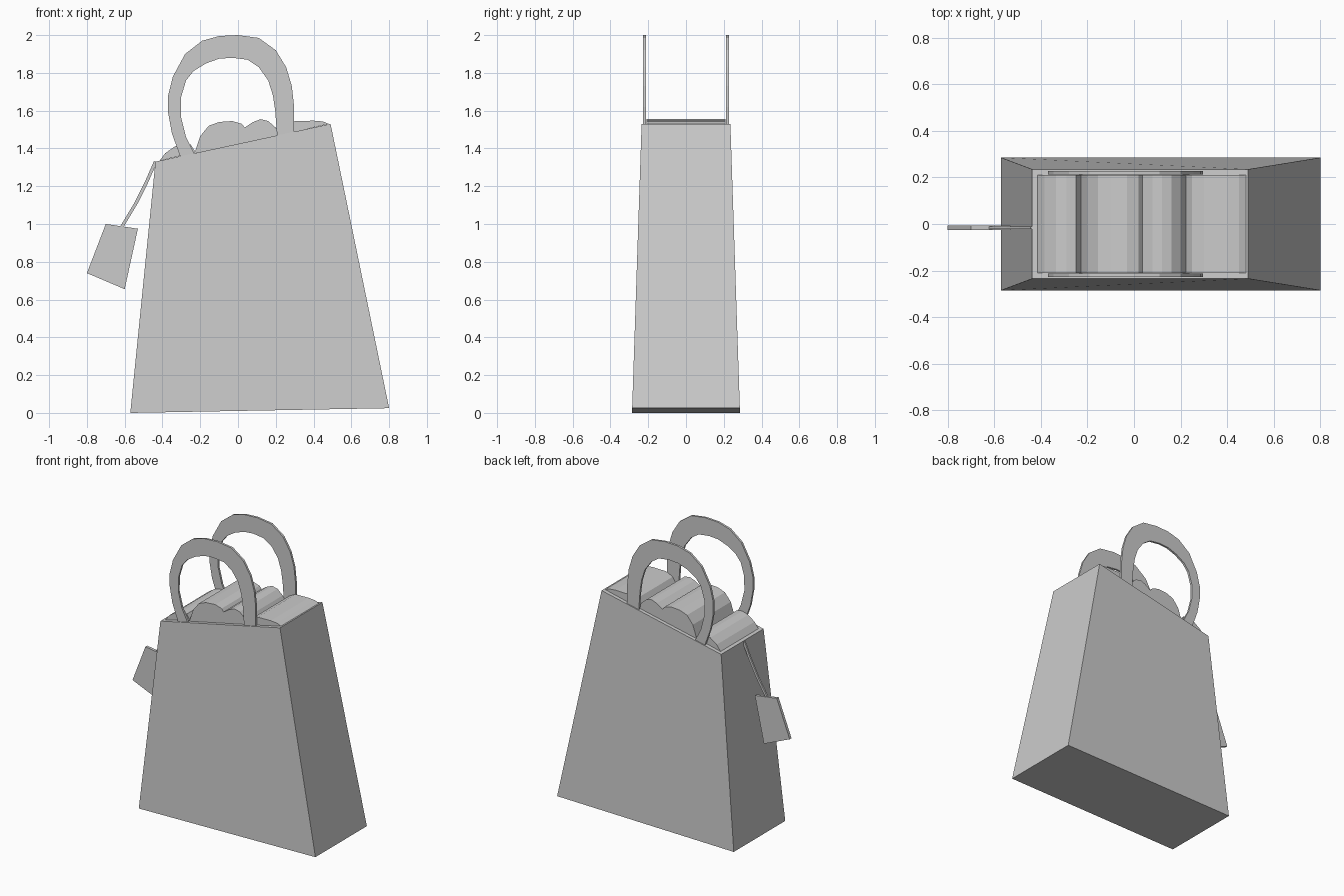
import bpy, bmesh

if "Cube" in bpy.data.objects:
    bpy.data.objects.remove(bpy.data.objects["Cube"])


def finish(name, bm):
    bmesh.ops.recalc_face_normals(bm, faces=bm.faces)
    mesh = bpy.data.meshes.new(name)
    bm.to_mesh(mesh)
    bm.free()
    obj = bpy.data.objects.new(name, mesh)
    bpy.context.collection.objects.link(obj)
    return obj


def prism(name, outline, y0, y1):
    """Extrude an (x, z) outline from y0 to y1."""
    bm = bmesh.new()
    face = bm.faces.new([bm.verts.new((x, y0, z)) for x, z in outline])
    new = bmesh.ops.extrude_face_region(bm, geom=[face])["geom"]
    for v in new:
        if isinstance(v, bmesh.types.BMVert):
            v.co.y = y1
    return finish(name, bm)


def ribbon(name, outer, inner, y0, y1):
    """Solid band between two equally long (x, z) edges."""
    bm = bmesh.new()
    rings = [[bm.verts.new(c) for c in ((a[0], y0, a[1]), (b[0], y0, b[1]),
                                        (b[0], y1, b[1]), (a[0], y1, a[1]))]
             for a, b in zip(outer, inner)]
    for r, s in zip(rings, rings[1:]):
        for i in range(4):
            j = (i + 1) % 4
            bm.faces.new((r[i], r[j], s[j], s[i]))
    bm.faces.new(rings[0])
    bm.faces.new(rings[-1])
    return finish(name, bm)


# Tapered bag with slanted top
bag = prism("bag_body", [(-.57, 0), (.80, .025), (.49, 1.53), (-.437, 1.33)], -1, 1)
for v in bag.data.vertices:
    v.co.y *= .235 if v.co.z > 1 else .285

# Rounded contents peeking out of the top
bumps = [
    [(-.415, 1.335), (-.385, 1.375), (-.335, 1.41), (-.29, 1.425), (-.25, 1.42), (-.225, 1.38)],
    [(-.23, 1.375), (-.2, 1.465), (-.155, 1.52), (-.1, 1.54), (-.03, 1.545), (.02, 1.53),
     (.04, 1.505), (.04, 1.43)],
    [(.035, 1.43), (.035, 1.51), (.08, 1.54), (.12, 1.555), (.16, 1.545), (.2, 1.51),
     (.225, 1.47)],
    [(.22, 1.47), (.25, 1.52), (.3, 1.545), (.4, 1.547), (.45, 1.543), (.48, 1.53)],
]
for i, top in enumerate(bumps):
    prism(f"contents_{i + 1}", top, -.21, .21)

# Flat carrying handles, front and back
outer = [(-.305, 1.355), (-.35, 1.48), (-.37, 1.59), (-.37, 1.68), (-.345, 1.78), (-.28, 1.9),
         (-.19, 1.97), (-.1, 1.995), (0, 2), (.11, 1.985), (.2, 1.92), (.255, 1.83),
         (.285, 1.73), (.297, 1.62), (.297, 1.485)]
inner = [(-.23, 1.37), (-.275, 1.46), (-.303, 1.57), (-.302, 1.67), (-.275, 1.76), (-.235, 1.81),
         (-.17, 1.85), (-.1, 1.875), (-.03, 1.88), (.05, 1.87), (.11, 1.83), (.16, 1.76),
         (.185, 1.68), (.197, 1.6), (.207, 1.465)]
for name, s in (("front_handle", -1), ("back_handle", 1)):
    ribbon(name, outer, inner, .213 * s, .228 * s)

# Hanging tag and its string
prism("tag", [(-.70, 1.0), (-.53, .975), (-.60, .655), (-.80, .74)], -.026, -.006)
path = [(-.437, 1.33), (-.485, 1.22), (-.54, 1.11), (-.615, .985)]
ribbon("tag_string", [(x - .008, z + .003) for x, z in path],
       [(x + .008, z - .003) for x, z in path], -.022, -.010)
